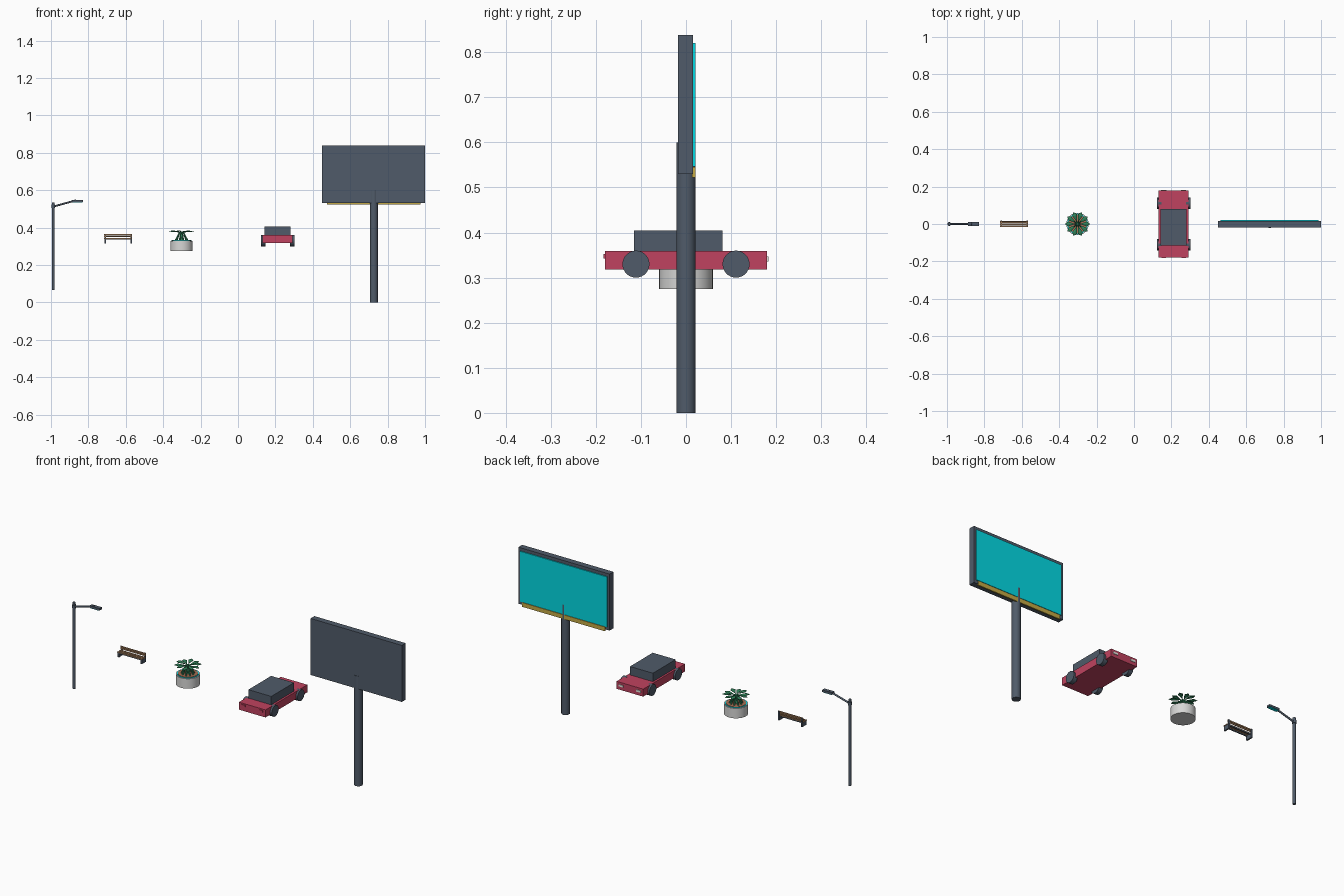
import bpy, bmesh, math
from mathutils import Vector, Matrix

cube = bpy.data.objects.get("Cube")
if cube:
    bpy.data.objects.remove(cube)


def material(name, rgb):
    m = bpy.data.materials.new(name)
    m.use_nodes = True
    m.diffuse_color = (*rgb, 1)
    m.node_tree.nodes["Principled BSDF"].inputs["Base Color"].default_value = (*rgb, 1)
    return m


SLATE = material("slate", (0.08, 0.105, 0.142))
TEAL = material("teal", (0.001, 0.7, 0.77))
GOLD = material("gold", (0.56, 0.4, 0.06))
RED = material("crimson", (0.53, 0.055, 0.115))
STONE = material("pale stone", (0.68, 0.68, 0.67))
WOOD = material("wood", (0.36, 0.2, 0.1))
SOIL = material("soil", (0.38, 0.16, 0.09))
GREEN = material("leaf green", (0.03, 0.22, 0.1))
WHITE = material("headlight white", (0.8, 0.8, 0.75))


def finish(name, bm, mat, smooth=False):
    bmesh.ops.recalc_face_normals(bm, faces=bm.faces)
    me = bpy.data.meshes.new(name)
    bm.to_mesh(me)
    bm.free()
    me.materials.append(mat)
    ob = bpy.data.objects.new(name, me)
    bpy.context.collection.objects.link(ob)
    if smooth:
        bpy.ops.object.select_all(action='DESELECT')
        ob.select_set(True)
        bpy.context.view_layer.objects.active = ob
        bpy.ops.object.shade_smooth_by_angle()
    return ob


def box(name, x, y, z, mat):
    """Box from (min, max) ranges along each axis."""
    bm = bmesh.new()
    bmesh.ops.create_cube(bm, size=1)
    for v in bm.verts:
        for i, r in enumerate((x, y, z)):
            v.co[i] = r[0] if v.co[i] < 0 else r[1]
    return finish(name, bm, mat)


def rod(name, a, b, r, mat, r2=None, sides=24):
    """Cylinder or cone running from a to b."""
    a, b = Vector(a), Vector(b)
    d = b - a
    turn = d.to_track_quat('Z', 'Y').to_matrix().to_4x4()
    bm = bmesh.new()
    bmesh.ops.create_cone(bm, cap_ends=True, segments=sides, radius1=r,
                          radius2=r if r2 is None else r2, depth=d.length,
                          matrix=Matrix.Translation((a + b) / 2) @ turn)
    return finish(name, bm, mat, True)


# Billboard: post, cabinet, screen and lower trim
rod("billboard_post", (0.726, 0, 0), (0.726, 0, 0.6), 0.0215, SLATE, sides=32)
box("billboard_cabinet", (0.45, 1.0), (-0.0175, 0.0155), (0.53, 0.838), SLATE)
box("billboard_screen", (0.463, 0.987), (0.0155, 0.0208), (0.547, 0.821), TEAL)
box("billboard_trim", (0.475, 0.975), (0.013, 0.0208), (0.522, 0.545), GOLD)

# Street lamp: pole, sloping arm, head with glowing underside
LX = -0.988
rod("lamp_pole", (LX, 0, 0.065), (LX, 0, 0.535), 0.0075, SLATE)
rod("lamp_collar", (LX, 0, 0.504), (LX, 0, 0.522), 0.01, SLATE)
rod("lamp_arm", (LX, 0, 0.512), (-0.865, 0, 0.546), 0.005, SLATE)
box("lamp_head", (-0.888, -0.828), (-0.01, 0.01), (0.536, 0.547), SLATE)
box("lamp_light", (-0.884, -0.832), (-0.008, 0.008), (0.533, 0.536), TEAL)

# Bench: end frames, rails, seat slats, back slats
for side, x in (("right", -0.714), ("left", -0.576)):
    box(side + "_bench_leg", (x, x + 0.008), (-0.017, 0.019), (0.316, 0.34), SLATE)
    box(side + "_bench_back_post", (x, x + 0.008), (0.014, 0.019), (0.34, 0.364), SLATE)
for i, y in enumerate((-0.016, 0.008)):
    box(f"bench_rail_{i}", (-0.714, -0.568), (y, y + 0.006), (0.335, 0.34), SLATE)
for i in range(3):
    y = -0.017 + i * 0.011
    box(f"bench_seat_slat_{i}", (-0.717, -0.566), (y, y + 0.008), (0.34, 0.344), WOOD)
for i in range(2):
    z = 0.349 + i * 0.009
    box(f"bench_back_slat_{i}", (-0.717, -0.566), (0.011, 0.015), (z, z + 0.007), WOOD)

# Planter: pot, glowing ring and soil, each stepping slightly up
PX = -0.302
for part, low, high, r, mat in (("pot", 0.275, 0.329, 0.06, STONE),
                                ("ring", 0.328, 0.331, 0.055, TEAL),
                                ("soil", 0.328, 0.333, 0.05, SOIL)):
    rod("planter_" + part, (PX, 0, low), (PX, 0, high), r, mat, sides=32)

# Plant: leaning stems and flat diamond leaves
rod("plant_core", (PX, 0, 0.33), (PX, 0, 0.378), 0.014, GREEN, 0.006, 12)
bm = bmesh.new()
COUNT = 10
for i in range(COUNT):
    t = math.tau * i / COUNT
    out, across = Vector((math.cos(t), math.sin(t), 0)), Vector((-math.sin(t), math.cos(t), 0))
    base = Vector((PX, 0, 0))
    rod(f"plant_stem_{i}", base + out * 0.032 + Vector((0, 0, 0.33)),
        base + out * 0.01 + Vector((0, 0, 0.376)), 0.0048, GREEN, 0.003, 6)
    lift = 0.003 * (i % 2)
    root, mid, tip = [bm.verts.new(base + out * r + Vector((0, 0, z + lift)))
                      for r, z in ((0.012, 0.376), (0.045, 0.382), (0.068, 0.378))]
    for s in (-1, 1):
        edge = bm.verts.new(base + out * 0.05 + across * s * 0.013
                            + Vector((0, 0, 0.379 + lift)))
        bm.faces.new((root, mid, edge))
        bm.faces.new((mid, tip, edge))
leaves = finish("plant_leaves", bm, GREEN)
thick = leaves.modifiers.new("thickness", 'SOLIDIFY')
thick.thickness = 0.002

# Car: body, cabin, wheels, lights
CX = 0.212
box("car_body", (CX - 0.08, CX + 0.08), (-0.18, 0.18), (0.318, 0.359), RED)
box("car_cabin", (CX - 0.069, CX + 0.069), (-0.115, 0.081), (0.359, 0.405), SLATE)
for side, s in (("left", 1), ("right", -1)):
    for end, y in (("front", 0.111), ("rear", -0.111)):
        rod(f"{end}_{side}_wheel", (CX + s * 0.066, y, 0.33), (CX + s * 0.09, y, 0.33),
            0.03, SLATE, sides=28)
    x = CX + s * 0.053
    box(side + "_headlight", (x - 0.014, x + 0.014), (0.18, 0.183), (0.336, 0.347), WHITE)
    box(side + "_tail_light", (x - 0.012, x + 0.012), (-0.183, -0.18), (0.343, 0.352), RED)
